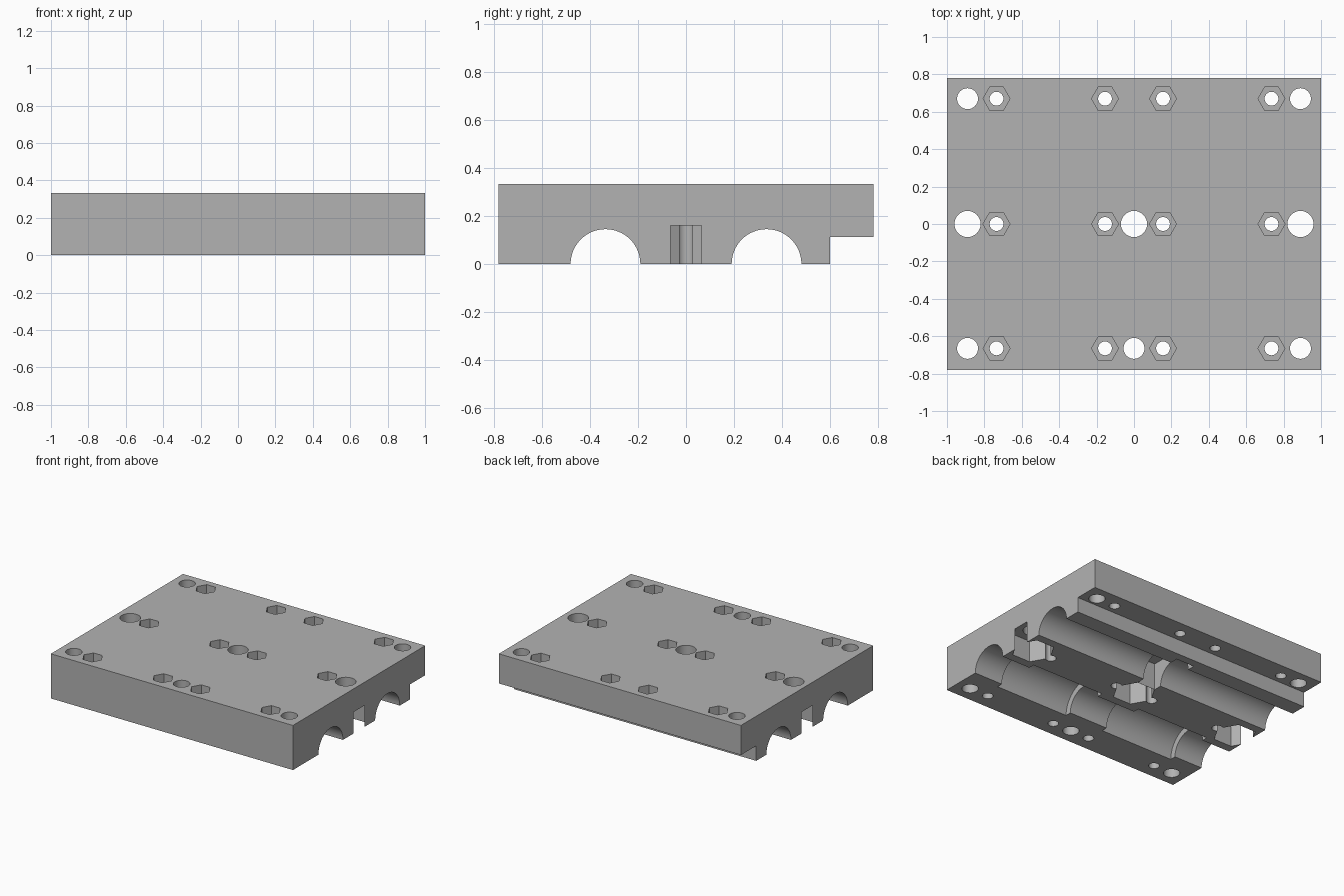
import bpy, bmesh
from math import cos, sin, pi, radians

cube = bpy.data.objects.get("Cube")
if cube:
    bpy.data.objects.remove(cube, do_unlink=True)

TOP = 0.333
DEPTH = 0.78
ROD_Y, ROD_R = 0.335, 0.145

grey = bpy.data.materials.new("plain grey")
grey.use_nodes = True
grey.diffuse_color = (0.45, 0.45, 0.45, 1)
grey.node_tree.nodes["Principled BSDF"].inputs["Base Color"].default_value = (0.45, 0.45, 0.45, 1)


def arc(cx, cy, r, start, end, n):
    return [(cx + r * cos(start + (end - start) * i / n),
             cy + r * sin(start + (end - start) * i / n)) for i in range(n + 1)]


def ngon(cx, cy, r, sides):
    return arc(cx, cy, r, 0, 2 * pi, sides)[:-1]


def prism(name, outline, low, high, axis="Z"):
    """Extrude an outline along z, or a (y, z) outline along x."""
    bm = bmesh.new()
    place = (lambda a, b: (a, b, low)) if axis == "Z" else (lambda a, b: (low, a, b))
    face = bm.faces.new([bm.verts.new(place(a, b)) for a, b in outline])
    moved = bmesh.ops.extrude_face_region(bm, geom=[face])["geom"]
    step = (0, 0, high - low) if axis == "Z" else (high - low, 0, 0)
    bmesh.ops.translate(bm, vec=step, verts=[v for v in moved if isinstance(v, bmesh.types.BMVert)])
    bmesh.ops.recalc_face_normals(bm, faces=bm.faces)
    mesh = bpy.data.meshes.new(name)
    bm.to_mesh(mesh)
    bm.free()
    mesh.materials.append(grey)
    obj = bpy.data.objects.new(name, mesh)
    bpy.context.collection.objects.link(obj)
    return obj


# Block profile with two rod channels and a rear step
profile = [(-DEPTH, 0)]
profile += arc(-ROD_Y, 0, ROD_R, pi, 0, 32)
profile += arc(ROD_Y, 0, ROD_R, pi, 0, 32)
profile += [(0.6, 0), (0.6, 0.112), (DEPTH, 0.112), (DEPTH, TOP), (-DEPTH, TOP)]
block = prism("carriage_block", profile, -1, 1, "X")
bpy.context.view_layer.objects.active = block
block.select_set(True)


def cut(outline, low, high, axis="Z"):
    cutter = prism("cutter", outline, low, high, axis)
    cutter.hide_render = True
    mod = block.modifiers.new("cut", "BOOLEAN")
    mod.operation = "DIFFERENCE"
    mod.solver = "EXACT"
    mod.object = cutter
    bpy.ops.object.modifier_apply(modifier=mod.name)
    bpy.data.objects.remove(cutter, do_unlink=True)


# Two bearing pockets in the front channel
for low, high in ((0.16, 0.765), (-0.765, -0.16)):
    cut(ngon(-ROD_Y, 0, 0.19, 48), low, high, "X")

# Square slot across the rear channel
cut([(-0.075, 0.128), (0.075, 0.128), (0.075, 0.54), (-0.075, 0.54)], -0.1, 0.2)

# Large hexagonal pockets underneath, with their through holes
for x in (-0.89, 0, 0.89):
    cut(ngon(x, 0, 0.147, 6), -0.1, 0.16)
    cut(ngon(x, 0, 0.07, 32), -0.1, 0.5)

# Plain mounting holes
for x, y in ((-0.89, 0.67), (0.89, 0.67), (-0.89, -0.665), (0, -0.665), (0.89, -0.665)):
    cut(ngon(x, y, 0.056, 32), -0.1, 0.5)

# Clamp bolt holes with hexagonal nut recesses on top
for y in (-0.665, 0, 0.67):
    for x in (-0.735, -0.155, 0.155, 0.735):
        cut(ngon(x, y, 0.037, 24), -0.1, 0.5)
        cut(ngon(x, y, 0.072, 6), TOP - 0.11, 0.5)

bpy.ops.object.shade_smooth_by_angle(angle=radians(25))
